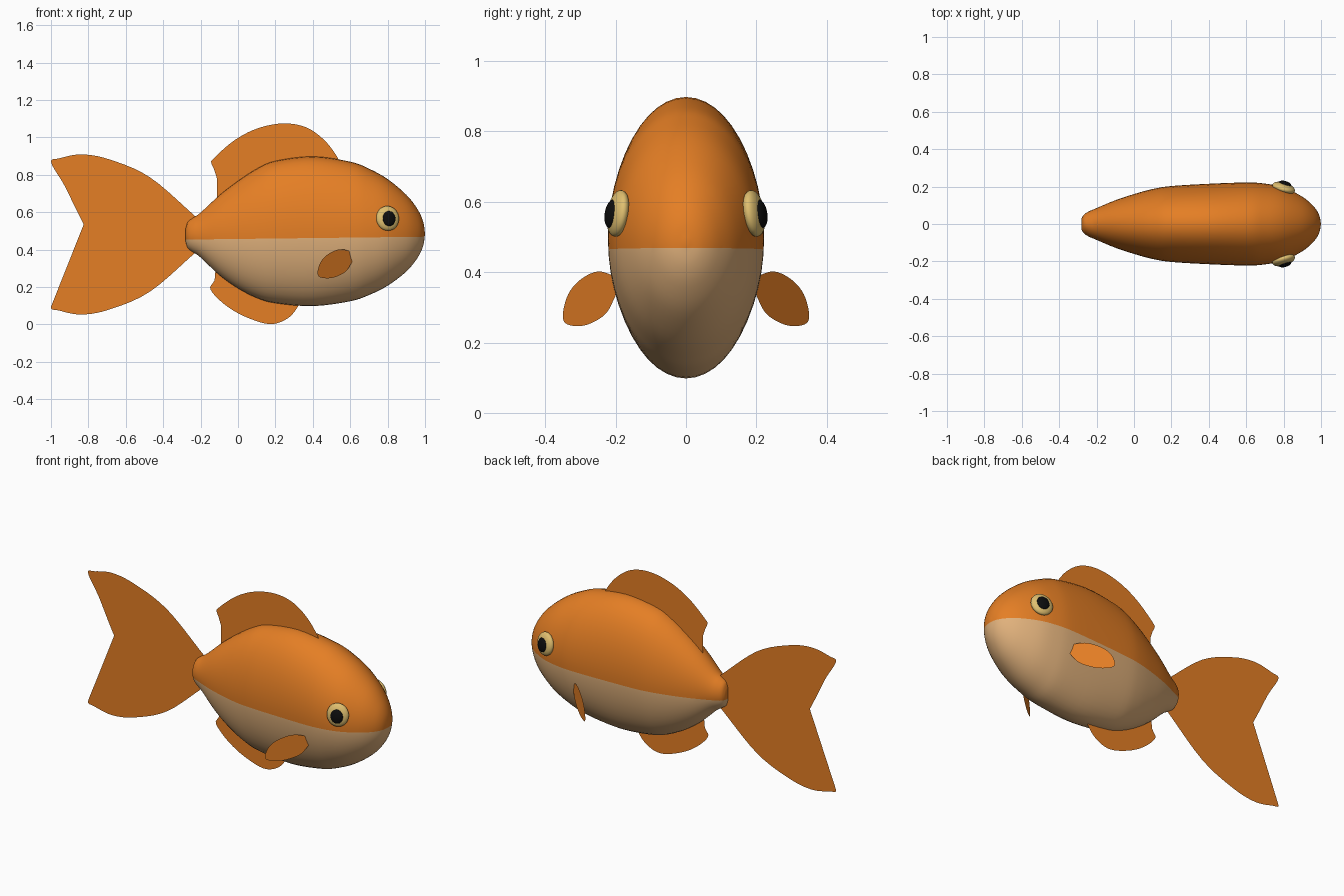
import bpy, bmesh, math
from mathutils import Vector

if "Cube" in bpy.data.objects:
    bpy.data.objects.remove(bpy.data.objects["Cube"])


def material(name, rgb):
    mat = bpy.data.materials.new(name)
    mat.use_nodes = True
    color = (*rgb, 1)
    mat.diffuse_color = color
    mat.node_tree.nodes["Principled BSDF"].inputs["Base Color"].default_value = color
    return mat


orange = material("orange", (0.78, 0.21, 0.018))
cream = material("belly cream", (0.75, 0.44, 0.2))
gold = material("eye gold", (0.74, 0.52, 0.16))
black = material("pupil black", (0.004, 0.004, 0.004))


def spline(points, steps):
    """Smooth open curve through points of any dimension."""
    pts = [Vector(p) for p in points]
    pts = [2 * pts[0] - pts[1]] + pts + [2 * pts[-1] - pts[-2]]
    out = []
    for a, b, c, d in zip(pts, pts[1:], pts[2:], pts[3:]):
        for i in range(steps):
            t = i / steps
            out.append(0.5 * (2 * b + (c - a) * t + (2 * a - 5 * b + 4 * c - d) * t ** 2
                              + (3 * b - a - 3 * c + d) * t ** 3))
    return out + [pts[-2]]


def add_object(name, bm, mats):
    mesh = bpy.data.meshes.new(name)
    bm.to_mesh(mesh)
    bm.free()
    obj = bpy.data.objects.new(name, mesh)
    bpy.context.collection.objects.link(obj)
    for mat in mats:
        mesh.materials.append(mat)
    return obj


def smooth(obj):
    bpy.ops.object.select_all(action='DESELECT')
    obj.select_set(True)
    bpy.context.view_layer.objects.active = obj
    bpy.ops.object.shade_smooth_by_angle(angle=math.radians(40))


def fin(name, outline):
    """Paper-thin fin from a closed outline."""
    bm = bmesh.new()
    bm.faces.new([bm.verts.new(p) for p in outline])
    bmesh.ops.triangulate(bm, faces=bm.faces[:])
    return add_object(name, bm, [orange])


# Body: elliptical sections (x, centre height, half height, half width)
sections = [
    (-.28, .478, .035, .03), (-.268, .478, .07, .05), (-.24, .478, .092, .068),
    (-.2, .478, .12, .085), (-.1, .477, .213, .127), (0, .48, .287, .16),
    (.1, .487, .345, .187), (.2, .494, .38, .203), (.4, .498, .4, .215),
    (.6, .497, .373, .222), (.7, .495, .338, .216), (.8, .492, .285, .195),
    (.9, .488, .205, .146), (.96, .486, .13, .095), (.99, .485, .065, .048),
    (1, .485, 0, 0)]
SIDES = 48
bm = bmesh.new()
rings = []
for x, zc, hz, hy in spline(sections, 4):
    angles = [math.tau * i / SIDES for i in range(SIDES)]
    rings.append([bm.verts.new((x, hy * math.cos(a), zc + hz * math.sin(a))) for a in angles])
for r, s in zip(rings, rings[1:]):
    for i in range(SIDES):
        j = (i + 1) % SIDES
        bm.faces.new((r[i], r[j], s[j], s[i]))
bm.faces.new(rings[0])
bmesh.ops.remove_doubles(bm, verts=bm.verts[:], dist=0.0001)

# Cut the body along the belly line and colour each side
line_point, line_normal = Vector((0, 0, .457)), Vector((-.012, 0, 1))
bmesh.ops.bisect_plane(bm, geom=bm.verts[:] + bm.edges[:] + bm.faces[:],
                       plane_co=line_point, plane_no=line_normal)
bmesh.ops.recalc_face_normals(bm, faces=bm.faces[:])
for f in bm.faces:
    below = (f.calc_center_median() - line_point).dot(line_normal) < 0
    f.material_index = 1 if below else 0
smooth(add_object("body", bm, [orange, cream]))

# Tail fin: upper lobe mirrored to the lower one
upper = spline([(-.22, .571), (-.47, .786), (-.687, .882), (-.837, .909), (-.955, .888),
                (-.999, .866), (-.928, .743), (-.858, .6), (-.81, .513), (-.767, .487),
                (-.714, .481)], 5)
middle = upper[-1].y
tail = [(p.x, 0, p.y) for p in upper]
tail += [(p.x, 0, 2 * middle - p.y) for p in reversed(upper[:-1])]
fin("tail_fin", tail)

# Dorsal and anal fins, with their roots inside the body
dorsal = spline([(-.113, .67), (-.11, .75), (-.12, .813), (-.142, .862), (-.13, .888),
                 (-.02, .984), (.104, 1.048), (.243, 1.075), (.366, 1.053),
                 (.463, .984), (.532, .893), (.55, .84)], 5)
fin("dorsal_fin", [(p.x, 0, p.y) for p in dorsal])
anal = spline([(-.12, .3), (-.126, .235), (-.147, .187), (-.072, .107), (.035, .043),
               (.168, .002), (.265, .032), (.323, .1), (.34, .16)], 5)
fin("anal_fin", [(p.x, 0, p.y) for p in anal])

# Pectoral fins: upright blades swept outwards and back
blade = spline([(.2, .388), (.25, .402), (.3, .379), (.335, .337), (.35, .28),
                (.338, .252), (.287, .249), (.23, .28), (.2, .333)], 5)


def ball(name, centre, direction, size, mat):
    """Flattened ball whose short axis points along direction."""
    bpy.ops.mesh.primitive_uv_sphere_add(segments=32, ring_count=16, location=centre)
    obj = bpy.context.object
    obj.name = name
    obj.rotation_euler = Vector(direction).to_track_quat('Z', 'Y').to_euler()
    obj.scale = size
    obj.data.materials.append(mat)
    smooth(obj)


for side, s in (("left", 1), ("right", -1)):
    fin(side + "_pectoral_fin", [(.61 - 1.23 * (p.x - .2), s * p.x, p.y) for p in blade])
    # Eyes: gold disc with a black pupil
    facing = (.28, s * .95, .15)
    ball(side + "_eye", (.8, s * .193, .567), facing, (.063, .067, .028), gold)
    ball(side + "_pupil", (.807, s * .212, .566), facing, (.036, .041, .017), black)
